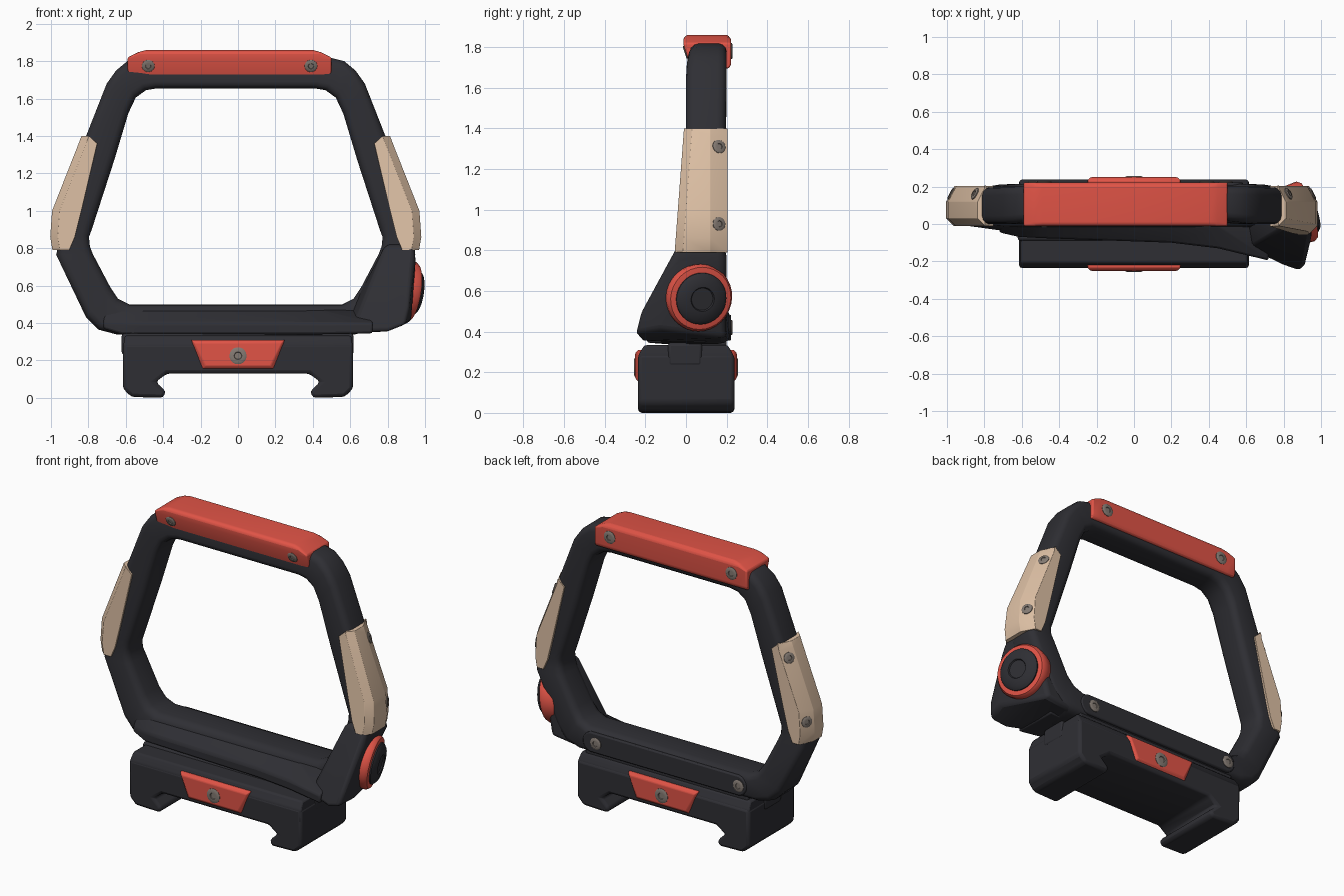
import bpy, bmesh, math
from mathutils import Vector

if "Cube" in bpy.data.objects:
    bpy.data.objects.remove(bpy.data.objects["Cube"])


def material(name, rgb):
    m = bpy.data.materials.new(name)
    m.use_nodes = True
    m.diffuse_color = (*rgb, 1)
    m.node_tree.nodes["Principled BSDF"].inputs["Base Color"].default_value = (*rgb, 1)
    return m


BLACK = material("charcoal", (0.028, 0.028, 0.034))
RED = material("red", (0.75, 0.088, 0.062))
TAN = material("tan", (0.73, 0.53, 0.375))
GREY = material("screw grey", (0.23, 0.195, 0.17))
MID = -0.012  # the hoop sits slightly off centre


def finish(name, bm, mat, bevel=0, segments=2):
    bmesh.ops.recalc_face_normals(bm, faces=bm.faces)
    mesh = bpy.data.meshes.new(name)
    bm.to_mesh(mesh)
    bm.free()
    mesh.materials.append(mat)
    ob = bpy.data.objects.new(name, mesh)
    bpy.context.collection.objects.link(ob)
    if bevel:
        mod = ob.modifiers.new("bevel", 'BEVEL')
        mod.width, mod.segments = bevel, segments
        mod.limit_method, mod.angle_limit = 'ANGLE', math.radians(25)
    bpy.ops.object.select_all(action='DESELECT')
    ob.select_set(True)
    bpy.context.view_layer.objects.active = ob
    bpy.ops.object.shade_smooth_by_angle(angle=math.radians(40))


def loft(name, rings, mat, closed=False, bevel=0):
    """Skin a list of equal rings of points; cap the ends unless closed."""
    bm = bmesh.new()
    rows = [[bm.verts.new(p) for p in ring] for ring in rings]
    n = len(rows[0])
    pairs = list(zip(rows, rows[1:])) + ([(rows[-1], rows[0])] if closed else [])
    for a, b in pairs:
        for i in range(n):
            j = (i + 1) % n
            bm.faces.new((a[i], a[j], b[j], b[i]))
    if not closed:
        bm.faces.new(rows[0])
        bm.faces.new(rows[-1])
    finish(name, bm, mat, bevel)


def turned(name, centre, axis, profile, mat, sides=32):
    """Turned part: profile of (radius, height) along an axis."""
    q = Vector(axis).to_track_quat('Z', 'Y')
    angles = [math.tau * i / sides for i in range(sides)]
    rings = [[Vector(centre) + q @ Vector((r * math.cos(a), r * math.sin(a), h))
              for a in angles] for r, h in profile]
    loft(name, rings, mat)


def screw(name, centre, axis, r=0.036):
    turned(name, centre, axis, [(r, -0.02), (r, 0.003), (0.85 * r, 0.007),
                                (0.45 * r, 0.007), (0.4 * r, 0.003)], GREY, 18)


def block(name, x, y, z, mat, bevel):
    ring = [(y[0], z[0]), (y[1], z[0]), (y[1], z[1]), (y[0], z[1])]
    loft(name, [[(e, *p) for p in ring] for e in x], mat, bevel=bevel)


# Hoop: rounded-square section swept round the window opening
square = []
R = 0.22
for k, (cu, cv) in enumerate([(1 - R, 1 - R), (R, 1 - R), (R, R), (1 - R, R)]):
    for s in range(4):
        a = math.pi / 2 * (k + s / 3)
        square.append((cu + R * math.cos(a), cv + R * math.sin(a)))

# outer x, outer z, inner x, inner z, front y, back y
half = [(0.50, 1.82, 0.42, 1.655, 0.025, 0.2),
        (0.58, 1.80, 0.48, 1.645, 0.015, 0.2),
        (0.64, 1.75, 0.535, 1.605, 0.005, 0.2),
        (0.69, 1.68, 0.575, 1.52, 0, 0.2),
        (0.80, 1.40, 0.65, 1.27, 0, 0.195),
        (0.945, 1.0, 0.77, 0.90, 0, 0.19),
        (0.955, 0.90, 0.785, 0.86, 0, 0.19),
        (0.95, 0.81, 0.78, 0.81, 0, 0.19),
        (0.96, 0.765, 0.765, 0.77, -0.005, 0.2),
        (0.80, 0.43, 0.67, 0.59, -0.03, 0.2),
        (0.735, 0.365, 0.63, 0.53, -0.04, 0.21),
        (0.64, 0.34, 0.57, 0.50, -0.04, 0.215)]


def section(st, side):
    ox, oz, ix, iz, yf, yb = st
    pts = []
    for u, v in square:
        front = yf * (1 - 0.8 * u)
        pts.append((MID + side * (ox + (ix - ox) * u),
                    front + (yb - front) * v, oz + (iz - oz) * u))
    return pts


loft("hoop", [section(s, 1) for s in half] + [section(s, -1) for s in reversed(half)],
     BLACK, closed=True)

# Sill at the foot of the window, swelling toward the dial housing
sill = []
for x, f, low in ((-0.72, -0.045, 0.37), (-0.62, -0.068, 0.34), (-0.5, -0.075, 0.34),
                  (0.2, -0.1, 0.34), (0.45, -0.13, 0.34), (0.72, -0.195, 0.345)):
    sill.append([(x, f, low), (x, f, 0.40), (x, -0.01, 0.47), (x, 0.1, 0.47), (x, 0.1, low)])
loft("window_sill", sill, BLACK, bevel=0.012)

# Dial housing on the lower corner
bm = bmesh.new()
for p in [(0.79, -0.02, 0.82), (0.945, -0.045, 0.82), (0.93, 0.17, 0.82), (0.80, 0.18, 0.82),
          (0.95, -0.06, 0.74), (0.91, -0.235, 0.47), (0.89, -0.255, 0.39), (0.80, -0.225, 0.355),
          (0.925, -0.13, 0.41), (0.825, 0.2, 0.41), (0.82, 0.2, 0.37), (0.62, 0.2, 0.345),
          (0.60, -0.13, 0.35), (0.61, 0.02, 0.48), (0.63, 0.2, 0.49)]:
    bm.verts.new(p)
bmesh.ops.convex_hull(bm, input=bm.verts)
bmesh.ops.dissolve_limit(bm, angle_limit=0.08, verts=bm.verts, edges=bm.edges)
finish("dial_housing", bm, BLACK, 0.025, 3)

# Adjustment dial
hub, axis = (0.893, 0.06, 0.57), (0.94, 0.29, -0.15)
turned("dial_ring", hub, axis, [(0.15, -0.06), (0.162, -0.04), (0.167, 0.025),
                                (0.155, 0.043), (0.13, 0.047)], RED)
turned("dial_cap", hub, axis, [(0.128, 0.02), (0.128, 0.055), (0.108, 0.073), (0.06, 0.076),
                               (0.055, 0.068), (0.03, 0.068)], BLACK)

# Red cap over the top bar, undercut at the front
cap_profile = [(-0.012, 1.81), (-0.012, 1.845), (0.005, 1.86), (0.205, 1.86), (0.222, 1.84),
               (0.222, 1.715), (0.212, 1.695), (0.18, 1.695), (0.18, 1.71), (0.02, 1.71)]
cap = []
for x, top in ((-0.59, 1.82), (-0.53, 1.85), (-0.49, 1.86), (0.40, 1.86), (0.44, 1.85), (0.5, 1.82)):
    cap.append([(x, y, min(z, top)) for y, z in cap_profile])
loft("top_cap", cap, RED, bevel=0.008)
for x in (-0.48, 0.39):
    screw("cap_back_screw", (x, 0.222, 1.78), (0, 1, 0), 0.04)
    screw("cap_front_screw", (x, 0.0, 1.775), (0, -0.95, -0.31), 0.034)

# Tan side pads wrapping the outside of the hoop
for side, lean in ((-1, 0.0), (1, 0.075)):
    rings = []
    for z, xo, xi in ((1.40, 0.825, 0.785), (1.36, 0.84, 0.74), (1.0, 0.982, 0.825),
                      (0.86, 0.992, 0.86), (0.79, 0.98, 0.89)):
        f, b = -0.01 - lean * (1.4 - z), 0.204
        ring = [(xi, f), (xo - 0.04, f), (xo, f + 0.04), (xo, b - 0.085), (xo - 0.045, b), (xi, b)]
        rings.append([(MID + side * x, y, z) for x, y in ring])
    loft("side_pad", rings, TAN, bevel=0.01)
    for z, x, tilt in ((1.31, 0.838, 0.3), (0.93, 0.965, 0.08)):
        screw("pad_screw", (MID + side * x, 0.162, z), (side * 0.885, 0.469, tilt), 0.034)

# Back strip with its screws
strip = []
for k in range(20):
    a = math.tau * (k + 0.5) / 20
    strip.append((math.copysign(0.52, math.cos(a)) + 0.065 * math.cos(a), 0.42 + 0.065 * math.sin(a)))
loft("back_strip", [[(x, y, z) for x, z in strip] for y in (0.18, 0.222)], BLACK, bevel=0.008)
for x in (-0.53, 0.49):
    screw("strip_screw", (x, 0.222, 0.42), (0, 1, 0), 0.038)

# Rail clamp: hooked jaws under a body with a tapered top
jaw = [(0.615, 0.29), (0.615, 0.05), (0.57, 0.005), (0.40, 0.0), (0.385, 0.035),
       (0.44, 0.085), (0.38, 0.13)]
outline = jaw + [(-x, z) for x, z in reversed(jaw)]
loft("rail_clamp", [[(x, y, z) for x, z in outline] for y in (-0.236, 0.238)], BLACK, bevel=0.018)
loft("clamp_top", [[(sx * x, sy * y, z) for sx, sy in ((-1, -1), (1, -1), (1, 1), (-1, 1))]
                   for x, y, z in ((0.612, 0.234, 0.2), (0.612, 0.234, 0.285), (0.605, 0.205, 0.333))],
     BLACK, bevel=0.01)
block("clamp_saddle", (-0.622, 0.618), (-0.09, 0.08), (0.23, 0.345), BLACK, 0.015)
block("clamp_neck", (-0.58, 0.58), (-0.07, 0.2), (0.3, 0.36), BLACK, 0.01)

# Red clamp plates, front and back
for side in (-1, 1):
    rings = []
    for y, inset in ((0.2, 0), (0.236, 0), (0.25, 0.016)):
        w, v, lo, hi = 0.25 - inset, 0.19 - inset, 0.155 + inset, 0.31 - inset
        rings.append([(x, side * y, z) for x, z in ((-w, hi), (-v, lo), (v, lo), (w, hi))])
    loft("clamp_plate", rings, RED, bevel=0.005)
    screw("clamp_screw", (0, side * 0.249, 0.225), (0, side, 0), 0.046)
